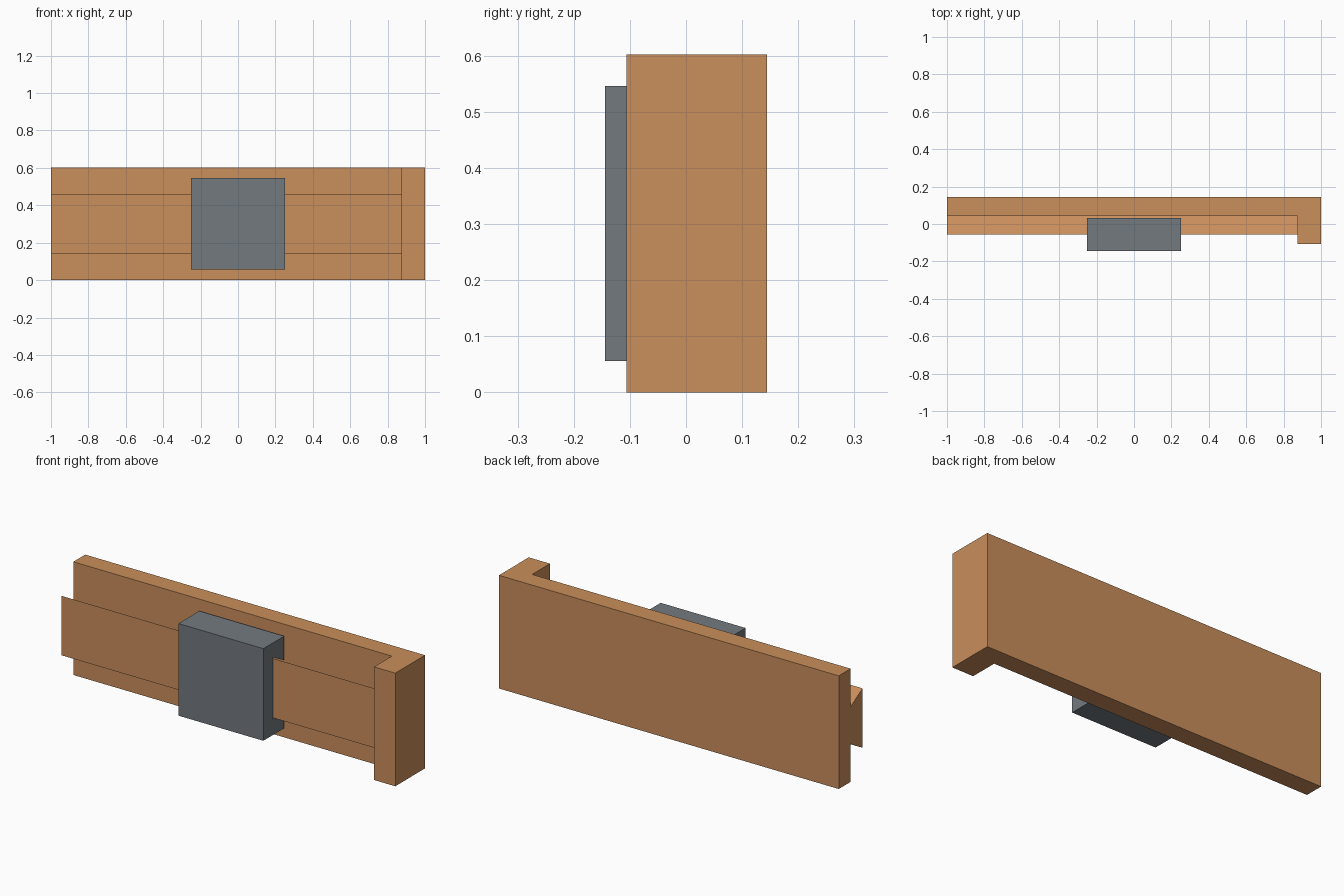
import bpy
import bmesh
from mathutils import Vector

cube = bpy.data.objects.get("Cube")
if cube:
    bpy.data.objects.remove(cube, do_unlink=True)


def make_material(name, color):
    mat = bpy.data.materials.new(name)
    mat.use_nodes = True
    mat.diffuse_color = color
    mat.node_tree.nodes["Principled BSDF"].inputs["Base Color"].default_value = color
    return mat


def extrude_profile(name, points, offset, material):
    """Extrude a closed 3D outline along an offset vector into a solid."""
    bm = bmesh.new()
    face = bm.faces.new([bm.verts.new(p) for p in points])
    result = bmesh.ops.extrude_face_region(bm, geom=[face], use_keep_orig=True)
    verts = [g for g in result["geom"] if isinstance(g, bmesh.types.BMVert)]
    bmesh.ops.translate(bm, verts=verts, vec=Vector(offset))
    bmesh.ops.recalc_face_normals(bm, faces=bm.faces)
    mesh = bpy.data.meshes.new(name)
    bm.to_mesh(mesh)
    bm.free()
    mesh.materials.append(material)
    obj = bpy.data.objects.new(name, mesh)
    bpy.context.collection.objects.link(obj)
    return obj


wood = make_material("warm_brown", (0.585, 0.272, 0.106, 1))
steel = make_material("slate_grey", (0.17, 0.194, 0.212, 1))

# Main dimensions
height = 0.602
mid = height / 2
back, plate_front, rail_front = 0.144, 0.044, -0.056
cap_front, cap_x = -0.106, 0.875
root, crest = 0.1, 0.158          # half heights of the dovetail
slope = (crest - root) / (plate_front - rail_front)

# Back plate with its end stop, one L-shaped piece
outline = [(-1, back), (1, back), (1, cap_front), (cap_x, cap_front),
           (cap_x, plate_front), (-1, plate_front)]
extrude_profile("back_plate_with_end_stop", [(x, y, 0) for x, y in outline],
                (0, 0, height), wood)

# Dovetail rail, wider at the front
rail = [(plate_front, root), (rail_front, crest),
        (rail_front, -crest), (plate_front, -root)]
extrude_profile("dovetail_rail", [(-1, y, mid + z) for y, z in rail],
                (1 + cap_x, 0, 0), wood)

# Slider block with a matching dovetail groove
gap = 0.009
slider_front, slider_back, slider_half = -0.144, 0.031, 0.245
groove_floor = rail_front - 0.005
lip = root + slope * (plate_front - slider_back) + gap
floor_half = crest + gap
upper = [(slider_front, slider_half), (slider_back, slider_half),
         (slider_back, lip), (groove_floor, floor_half)]
block = upper + [(y, -z) for y, z in reversed(upper)]
extrude_profile("slider_block", [(-0.25, y, mid + z) for y, z in block],
                (0.5, 0, 0), steel)
